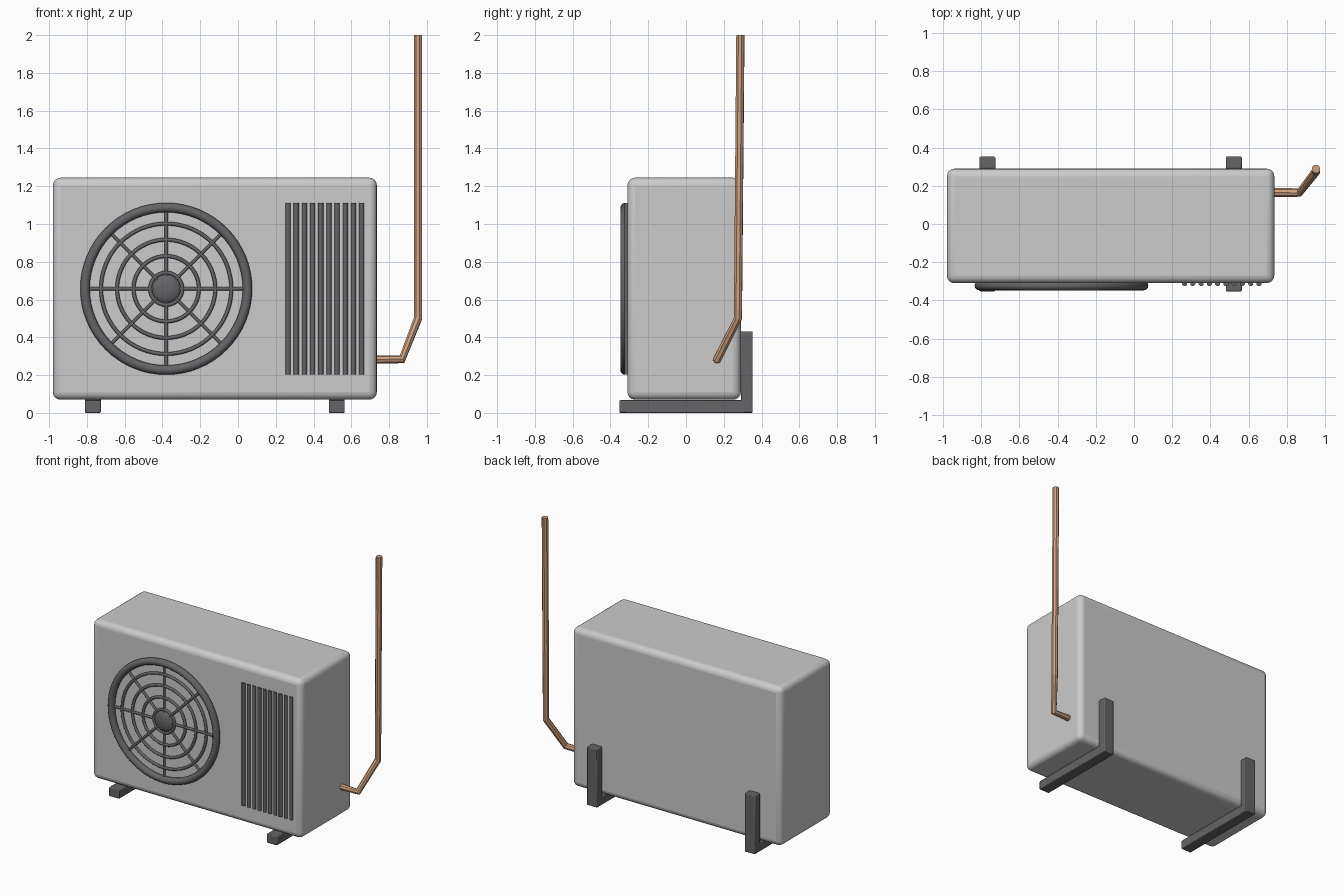
import bpy, math
from mathutils import Vector

if "Cube" in bpy.data.objects:
    bpy.data.objects.remove(bpy.data.objects["Cube"])


def material(name, color):
    m = bpy.data.materials.new(name)
    m.diffuse_color = (*color, 1)
    m.use_nodes = True
    m.node_tree.nodes["Principled BSDF"].inputs["Base Color"].default_value = m.diffuse_color
    return m


dark = material("dark_grey", (0.13, 0.13, 0.14))
copper = material("copper", (0.62, 0.36, 0.22))


def finish(name, mat=None, smooth=True):
    ob = bpy.context.object
    ob.name = name
    if mat:
        ob.data.materials.append(mat)
    if smooth:
        bpy.ops.object.shade_smooth_by_angle(angle=math.radians(40))
    return ob


def box(name, lo, hi, bevel, segments, mat=None):
    lo, hi = Vector(lo), Vector(hi)
    bpy.ops.mesh.primitive_cube_add(size=1, location=(lo + hi) / 2)
    ob = bpy.context.object
    ob.scale = hi - lo
    bpy.ops.object.transform_apply(location=False, rotation=False, scale=True)
    b = ob.modifiers.new("bevel", 'BEVEL')
    b.width, b.segments = bevel, segments
    return finish(name, mat)


def rod(name, a, b, r):
    a, b = Vector(a), Vector(b)
    bpy.ops.mesh.primitive_cylinder_add(vertices=12, radius=r, depth=(b - a).length, location=(a + b) / 2)
    bpy.context.object.rotation_euler = (b - a).to_track_quat('Z', 'Y').to_euler()
    return finish(name, dark)


def ring(name, major, minor, y):
    bpy.ops.mesh.primitive_torus_add(major_radius=major, minor_radius=minor, major_segments=64,
                                     minor_segments=12, location=(CX, y, CZ),
                                     rotation=(math.pi / 2, 0, 0))
    return finish(name, dark)


# Casing
box("casing", (-0.98, -0.31, 0.07), (0.735, 0.29, 1.245), 0.04, 4)

# Fan guard: outer rim, thin rings, spokes and hub
CX, CZ = -0.38, 0.657
ring("fan_rim", 0.43, 0.025, -0.323)
for i, r in enumerate((0.085, 0.173, 0.26, 0.345)):
    ring(f"fan_ring_{i}", r, 0.01, -0.32)
for i in range(8):
    c, s = math.cos(i * math.pi / 4), math.sin(i * math.pi / 4)
    rod(f"fan_spoke_{i}", (CX + 0.05 * c, -0.32, CZ + 0.05 * s), (CX + 0.43 * c, -0.32, CZ + 0.43 * s), 0.009)
bpy.ops.mesh.primitive_uv_sphere_add(segments=32, ring_count=16, radius=1, location=(CX, -0.315, CZ),
                                     rotation=(math.pi / 2, 0, 0))
bpy.context.object.scale = (0.078, 0.078, 0.03)
finish("fan_hub", dark)

# Side vent bars
for i in range(10):
    x = 0.265 + i * 0.0433
    rod(f"vent_bar_{i}", (x, -0.312, 0.203), (x, -0.312, 1.11), 0.0135)

# L-shaped mounting brackets
for side, x in (("left", -0.768), ("right", 0.523)):
    box(f"{side}_bracket_arm", (x - 0.042, -0.353, 0), (x + 0.042, 0.353, 0.067), 0.006, 2, dark)
    box(f"{side}_bracket_post", (x - 0.042, 0.29, 0), (x + 0.042, 0.353, 0.432), 0.006, 2, dark)

# Copper pipe
cu = bpy.data.curves.new("pipe", 'CURVE')
cu.dimensions = '3D'
cu.bevel_depth, cu.bevel_resolution, cu.use_fill_caps = 0.023, 2, True
pts = [(0.70, 0.165, 0.283), (0.868, 0.165, 0.283), (0.953, 0.275, 0.50), (0.953, 0.288, 2.0)]
sp = cu.splines.new('POLY')
sp.points.add(len(pts) - 1)
for p, co in zip(sp.points, pts):
    p.co = (*co, 1)
sp.use_smooth = False
cu.materials.append(copper)
pipe = bpy.data.objects.new("pipe", cu)
bpy.context.collection.objects.link(pipe)
